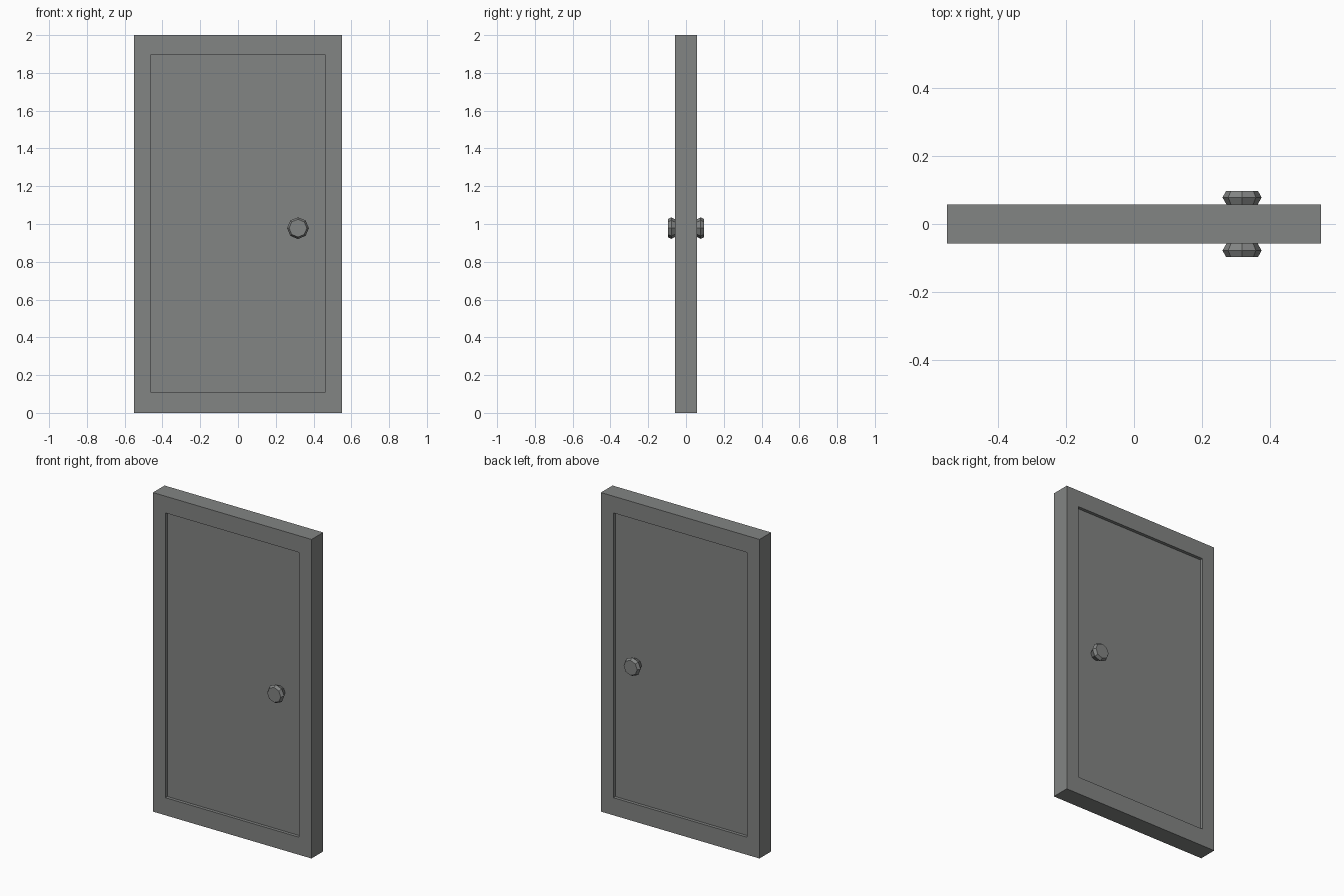
import bpy, bmesh, math

if "Cube" in bpy.data.objects:
    bpy.data.objects.remove(bpy.data.objects["Cube"])

grey = bpy.data.materials.new("door_grey")
grey.diffuse_color = (0.225, 0.232, 0.228, 1)
grey.use_nodes = True
grey.node_tree.nodes["Principled BSDF"].inputs["Base Color"].default_value = grey.diffuse_color

W, H, T = 0.55, 2.0, 0.0575          # half width, height, half thickness
PX, PZ0, PZ1 = 0.463, 0.11, 1.895    # recessed panel limits
RECESS = 0.02


def add_object(name, bm):
    bmesh.ops.recalc_face_normals(bm, faces=bm.faces)
    mesh = bpy.data.meshes.new(name)
    bm.to_mesh(mesh)
    bm.free()
    mesh.materials.append(grey)
    obj = bpy.data.objects.new(name, mesh)
    bpy.context.collection.objects.link(obj)
    return obj


# Door slab: a box with a recessed panel on the front and back
bm = bmesh.new()
bmesh.ops.create_cube(bm, size=2)
for v in bm.verts:
    v.co = (v.co.x * W, v.co.y * T, (v.co.z + 1) * H / 2)
for face in [f for f in bm.faces if abs(f.normal.y) > 0.9]:
    side = math.copysign(1, face.normal.y)
    bmesh.ops.inset_individual(bm, faces=[face], thickness=0.05)
    for v in face.verts:             # panel outline on the surface
        v.co = (math.copysign(PX, v.co.x), side * T, PZ1 if v.co.z > 1 else PZ0)
    bmesh.ops.inset_individual(bm, faces=[face], thickness=0.0001)
    for v in face.verts:             # push the panel straight in
        v.co = (math.copysign(PX, v.co.x), side * (T - RECESS), PZ1 if v.co.z > 1 else PZ0)
add_object("door", bm)

# Eight-sided knobs, turned from a profile of (radius, distance from centre)
PROFILE = [(0.036, 0.036), (0.046, 0.0575), (0.0575, 0.078), (0.047, 0.0965)]
SIDES, KX, KZ = 8, 0.3175, 0.978


def knob(name, side):
    bm = bmesh.new()
    rings = []
    for r, d in PROFILE:
        angles = [2 * math.pi * i / SIDES for i in range(SIDES)]
        rings.append([bm.verts.new((KX + r * math.cos(a), side * d, KZ + r * math.sin(a)))
                      for a in angles])
    for a, b in zip(rings, rings[1:]):
        for i in range(SIDES):
            j = (i + 1) % SIDES
            bm.faces.new((a[i], a[j], b[j], b[i]))
    bm.faces.new(rings[0])
    bm.faces.new(rings[-1])
    add_object(name, bm)


knob("front_knob", -1)
knob("back_knob", 1)
